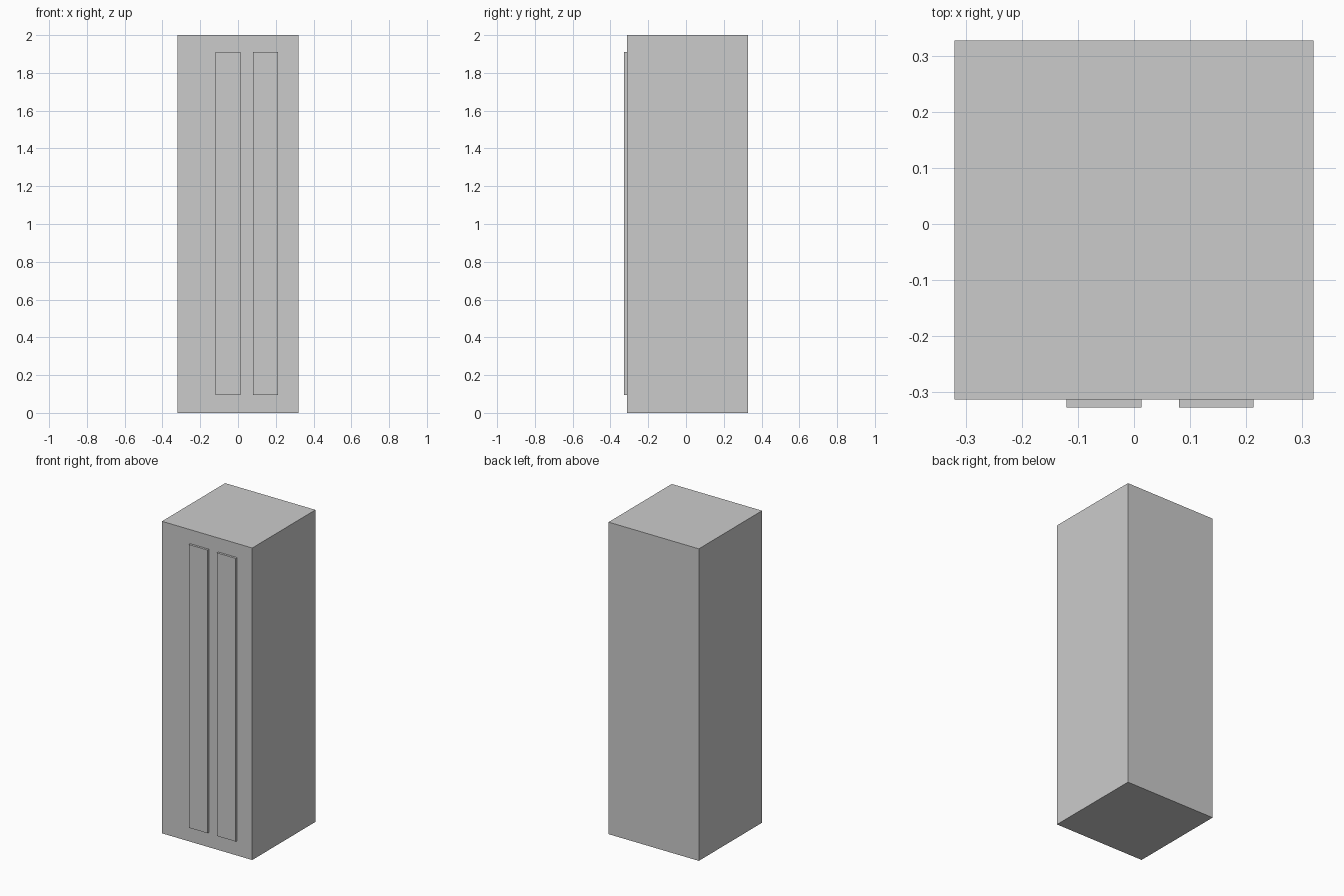
import bpy

if "Cube" in bpy.data.objects:
    bpy.data.objects.remove(bpy.data.objects["Cube"])


def box(name, lo, hi):
    """Axis-aligned box between two corners."""
    size = [b - a for a, b in zip(lo, hi)]
    centre = [(a + b) / 2 for a, b in zip(lo, hi)]
    bpy.ops.mesh.primitive_cube_add(size=1, location=centre)
    obj = bpy.context.object
    obj.name = name
    obj.scale = size
    bpy.ops.object.transform_apply(location=False, rotation=False, scale=True)
    return obj


FRONT = -0.313   # front face of the body
HALF_DEPTH = 0.327

# Tall cabinet body
box("cabinet_body", (-0.32, FRONT, 0), (0.32, HALF_DEPTH, 2))

# Two raised vertical strips on the front, offset to the right
for i, x in enumerate((-0.12, 0.08)):
    box(f"front_strip_{i + 1}", (x, -HALF_DEPTH, 0.095), (x + 0.133, FRONT, 1.91))
